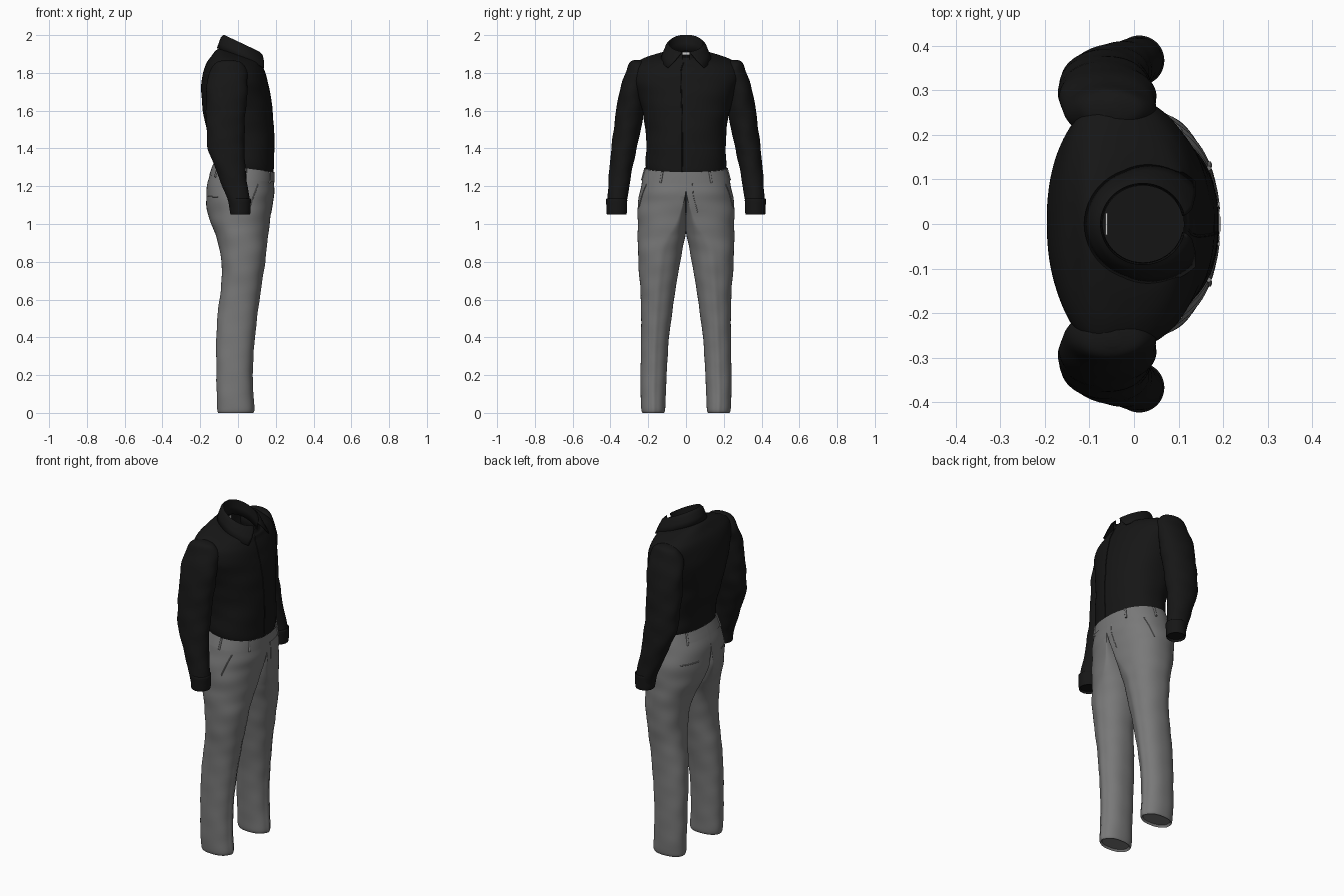
import bpy, bmesh, math
from math import sin, cos, pi

if "Cube" in bpy.data.objects:
    bpy.data.objects.remove(bpy.data.objects["Cube"])


def material(name, v):
    m = bpy.data.materials.new(name)
    m.diffuse_color = (v, v, v, 1)
    m.use_nodes = True
    m.node_tree.nodes["Principled BSDF"].inputs["Base Color"].default_value = m.diffuse_color
    return m


BLACK = material("black shirt cloth", 0.008)
GREY = material("grey trouser cloth", 0.19)
PALE = material("pale label", 0.6)


def finish(name, bm, mat, mirror=False, angle=50):
    bmesh.ops.recalc_face_normals(bm, faces=bm.faces)
    me = bpy.data.meshes.new(name)
    bm.to_mesh(me)
    bm.free()
    ob = bpy.data.objects.new(name, me)
    bpy.context.collection.objects.link(ob)
    me.materials.append(mat)
    if mirror:
        ob.modifiers.new("Mirror", 'MIRROR').use_axis = (False, True, False)
    bpy.ops.object.select_all(action='DESELECT')
    ob.select_set(True)
    bpy.context.view_layer.objects.active = ob
    bpy.ops.object.shade_smooth_by_angle(angle=math.radians(angle))
    return ob


# Each row: z, tilt, x front, x back, x of widest point, y inner, y centre, y outer
def row_at(rows, u):
    i = max(0, min(int(u), len(rows) - 2))
    f = u - i
    a, b, c, d = (rows[max(0, min(k, len(rows) - 1))] for k in (i - 1, i, i + 1, i + 2))
    return [q + f * .5 * (r - p + f * (2 * p - 5 * q + 4 * r - s + f * (3 * (q - r) + s - p)))
            for p, q, r, s in zip(a, b, c, d)]


def u_of(rows, z):
    for i in range(len(rows) - 1):
        z0, z1 = rows[i][0], rows[i + 1][0]
        if min(z0, z1) <= z <= max(z0, z1):
            return i + (z - z0) / (z1 - z0)
    return len(rows) - 1


def surf(rows, u, t, amp=0.0, scale=1.0, crease=0.0, n=2.25):
    z, tilt, xf, xb, cx, yi, cy, yo = row_at(rows, u)
    s, c = sin(t), cos(t)
    k = scale * (1 + amp * (sin(36 * z + 3 * t) + .6 * sin(61 * z - 2 * t + 1)) / 1.6)
    x = cx + k * math.copysign(abs(s) ** (2 / n), s) * (xf - cx if s > 0 else cx - xb)
    y = cy + k * math.copysign(abs(c) ** (2 / n), c) * (yo - cy if c > 0 else cy - yi)
    if crease and z < 1.0:
        x += crease * math.exp(-((t - pi / 2) / .16) ** 2) * min(1, (1.0 - z) * 5)
    return (x, y, z + tilt * x)


def loft(name, rows, mat, z0=None, z1=None, steps=60, seg=64, mirror=False,
         start_cap=False, hem=False, **kw):
    ua = 0 if z0 is None else u_of(rows, z0)
    ub = len(rows) - 1 if z1 is None else u_of(rows, z1)
    bm = bmesh.new()
    rings = []
    for i in range(steps + 1):
        u = ua + (ub - ua) * i / steps
        rings.append([bm.verts.new(surf(rows, u, 2 * pi * j / seg, **kw)) for j in range(seg)])
    if hem:  # turned-in end
        r = row_at(rows, ub)
        cx, cy = (r[2] + r[3]) / 2, (r[5] + r[7]) / 2
        rings.append([bm.verts.new((cx + .9 * (v.co.x - cx), cy + .9 * (v.co.y - cy), v.co.z + .012))
                      for v in rings[-1]])
        bm.faces.new(rings[-1])
    if start_cap:
        bm.faces.new(rings[0])
    for a, b in zip(rings, rings[1:]):
        for j in range(seg):
            bm.faces.new((a[j], a[(j + 1) % seg], b[(j + 1) % seg], b[j]))
    return finish(name, bm, mat, mirror)


def seams(name, rows, mat, paths, depth, both=True, **kw):
    """Thin raised lines lying on a surface; each path is (z0, t0, z1, t1)."""
    cu = bpy.data.curves.new(name, 'CURVE')
    cu.dimensions = '3D'
    cu.bevel_depth, cu.bevel_resolution, cu.use_fill_caps = depth, 1, True
    for z0, t0, z1, t1 in paths:
        for side in ((1, -1) if both else (1,)):
            sp = cu.splines.new('POLY')
            sp.points.add(24)
            for i, p in enumerate(sp.points):
                f = i / 24
                x, y, z = surf(rows, u_of(rows, z0 + (z1 - z0) * f), t0 + (t1 - t0) * f, **kw)
                p.co = (x, y * side, z, 1)
    cu.materials.append(mat)
    bpy.context.collection.objects.link(bpy.data.objects.new(name, cu))


# Shirt body
torso = [(z, tl, xf, xb, cx, -ry, 0, ry) for z, tl, xf, xb, cx, ry in (
    (1.27, -.13, .178, -.118, .02, .198), (1.31, -.12, .186, -.125, .02, .214),
    (1.40, -.08, .19, -.138, .02, .210), (1.50, 0, .188, -.165, 0, .215),
    (1.60, 0, .181, -.186, -.01, .232), (1.70, -.03, .168, -.195, -.03, .265),
    (1.77, -.08, .155, -.188, -.04, .285), (1.825, -.15, .14, -.168, -.05, .282),
    (1.86, -.22, .13, -.14, -.04, .235), (1.885, -.28, .125, -.118, -.01, .165),
    (1.90, -.33, .118, -.095, .015, .105), (1.92, -.33, .112, -.078, .02, .09))]
loft("shirt_body", torso, BLACK, seg=96, start_cap=True, amp=.008)
seams("shirt_placket", torso, BLACK, [(1.30, pi / 2 + .07, 1.89, pi / 2 + .07)], .003,
      both=False, amp=.008)

# Sleeves and cuffs
sleeve = [(z, 0, cx + rx, cx - rx, cx, cy - ry, cy, cy + ry) for z, cx, cy, rx, ry in (
    (1.868, -.05, .255, .02, .02), (1.853, -.05, .258, .07, .042), (1.80, -.052, .257, .1, .062),
    (1.72, -.058, .28, .108, .068), (1.60, -.064, .297, .105, .073), (1.50, -.066, .311, .1, .072),
    (1.40, -.062, .328, .097, .067), (1.30, -.042, .344, .08, .061), (1.20, -.016, .356, .067, .056),
    (1.12, .005, .365, .058, .052), (1.06, .012, .367, .053, .05))]
loft("sleeve", sleeve, BLACK, mirror=True, start_cap=True, amp=.028, n=2.05)
cuff = [(z, 0, .012 + r, .012 - r, .012, .367 - r, .367, .367 + r) for z, r in (
    (1.135, .052), (1.13, .056), (1.10, .055), (1.065, .054), (1.052, .052), (1.05, .05))]
loft("cuff", cuff, BLACK, steps=12, seg=48, mirror=True, hem=True, n=2.0)

# Collar: inner stand, top fold and outer flap with pointed tips
bm = bmesh.new()
N, grid = 64, []
for i in range(N + 1):
    q = 2 * i / N - 1
    line = []
    for v, grow in ((0, -.004), (.5, -.002), (1, 0), (1.08, .006), (1.2, .014), (1.6, .024), (2, .034)):
        down = max(0, v - 1)
        a = math.radians(q * (168 - 28 * down))
        front = max(0, abs(q) - .5) * 2
        top = 1.955 + .045 * cos(a)
        z = top - (.085 * (1 - v) if v <= 1 else down * (.07 + .025 * front ** 2))
        g = grow + .022 * down * front
        line.append(bm.verts.new((.02 - (.096 + g) * cos(a), (.092 + g) * sin(a), z)))
    grid.append(line)
for a, b in zip(grid, grid[1:]):
    for k in range(len(a) - 1):
        bm.faces.new((a[k], a[k + 1], b[k + 1], b[k]))
ob = finish("collar", bm, BLACK)
so = ob.modifiers.new("Thickness", 'SOLIDIFY')
so.thickness, so.offset = .004, 0

# Blank label inside the collar
bm = bmesh.new()
bmesh.ops.create_cube(bm, size=1)
for v in bm.verts:
    v.co = (-.062 + v.co.x * .004, v.co.y * .05, 1.903 + v.co.z * .016)
finish("collar_label", bm, PALE)

# Trousers: one half, mirrored
leg = [
    (1.30, -.13, .19, -.13, .02, 0, 0, .213), (1.24, -.11, .192, -.15, .015, 0, 0, .229),
    (1.17, -.06, .19, -.167, .01, 0, .003, .246), (1.10, 0, .182, -.168, .01, 0, .02, .254),
    (1.03, 0, .172, -.152, .01, 0, .045, .256), (.97, 0, .162, -.13, .01, 0, .075, .256),
    (.93, 0, .156, -.115, .01, .004, .1, .255), (.86, 0, .147, -.096, .015, .02, .13, .254),
    (.76, 0, .132, -.086, .015, .037, .142, .25), (.66, 0, .117, -.09, .01, .055, .15, .242),
    (.55, 0, .101, -.105, 0, .07, .157, .238), (.40, 0, .084, -.115, -.01, .09, .165, .238),
    (.25, 0, .073, -.115, -.015, .1, .17, .24), (.10, 0, .075, -.113, -.015, .107, .173, .24),
    (.02, 0, .082, -.11, -.012, .11, .172, .236), (0, 0, .076, -.104, -.012, .116, .172, .23)]
fold = dict(amp=.012, crease=.006)
loft("trouser_leg", leg, GREY, steps=90, seg=72, mirror=True, hem=True, **fold)
loft("waistband", leg, GREY, z0=1.30, z1=1.242, steps=6, seg=72, mirror=True, amp=.004, scale=1.015)
seams("belt_loops", leg, GREY, [(1.30, t, 1.235, t) for t in (1.0, .1, -.9)], .006, scale=1.015)
seams("side_pockets", leg, GREY, [(1.22, .5, 1.09, .27)], .003, **fold)
seams("back_pockets", leg, GREY, [(1.14, -1.2, 1.14, -.65)], .003, **fold)
seams("fly_seam", leg, GREY, [(1.235, pi / 2 - .12, 1.06, pi / 2 - .1)], .002, both=False, **fold)
